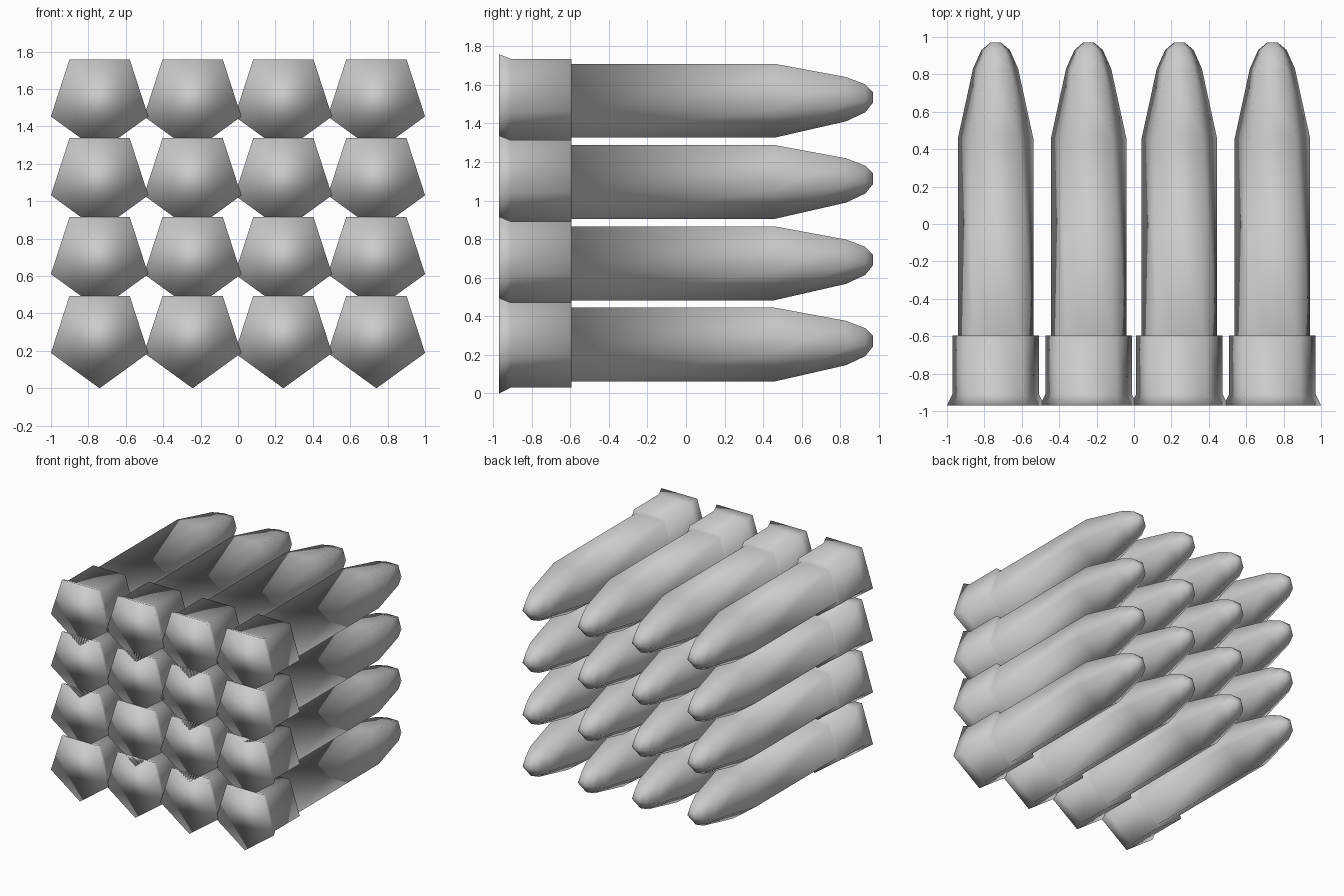
import bpy, bmesh
from math import sin, cos, pi

if "Cube" in bpy.data.objects:
    bpy.data.objects.remove(bpy.data.objects["Cube"])

SIDES = 5
# (y, radius) rings from flared base, through the case step, to the tip
PROFILE = [(-0.97, 0.2735), (-0.91, 0.2435), (-0.595, 0.2435), (-0.595, 0.212),
           (0.458, 0.212), (0.83, 0.127), (0.93, 0.080), (0.97, 0.030)]


def shell_mesh():
    bm = bmesh.new()
    rings = []
    for y, r in PROFILE:
        # one pentagon corner points straight down
        angles = [-pi / 2 + 2 * pi * i / SIDES for i in range(SIDES)]
        rings.append([bm.verts.new((r * cos(a), y, r * sin(a))) for a in angles])
    for a, b in zip(rings, rings[1:]):
        for i in range(SIDES):
            j = (i + 1) % SIDES
            bm.faces.new((a[i], a[j], b[j], b[i]))
    bm.faces.new(rings[0])
    bm.faces.new(rings[-1])
    bmesh.ops.recalc_face_normals(bm, faces=bm.faces)
    for f in bm.faces:
        f.smooth = True
    me = bpy.data.meshes.new("pentagonal_shell")
    bm.to_mesh(me)
    bm.free()
    return me


# 4 x 4 stack sharing one mesh
mesh = shell_mesh()
for row in range(4):
    for col, x in enumerate((-0.74, -0.2425, 0.2425, 0.74)):
        ob = bpy.data.objects.new(f"shell_row{row + 1}_col{col + 1}", mesh)
        ob.location = (x, 0, 0.2735 + 0.4215 * row)
        bpy.context.collection.objects.link(ob)
